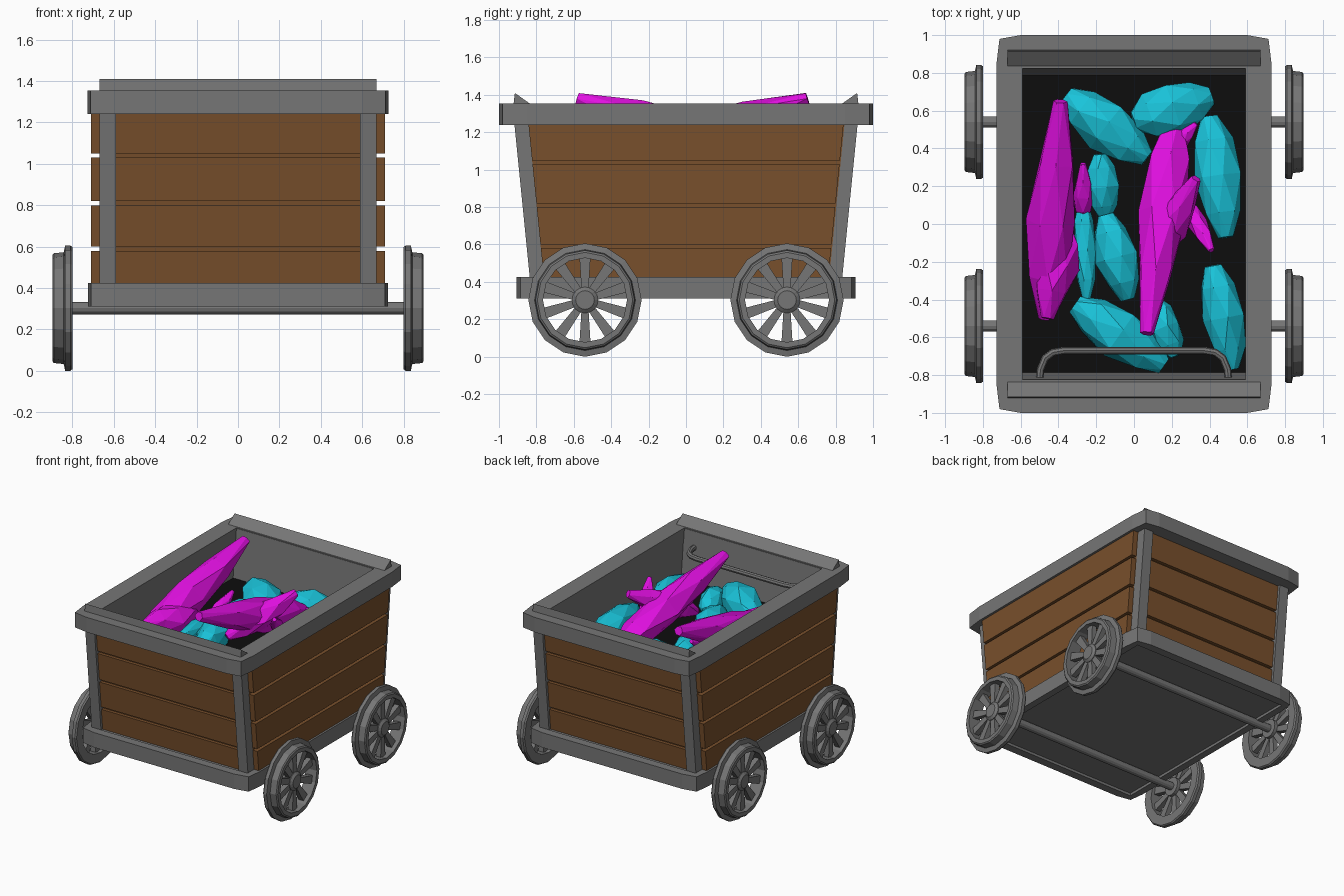
import bpy, bmesh, math, random
from mathutils import Vector

if "Cube" in bpy.data.objects:
    bpy.data.objects.remove(bpy.data.objects["Cube"])

random.seed(4)


def material(name, col):
    m = bpy.data.materials.new(name)
    m.diffuse_color = (*col, 1)
    m.use_nodes = True
    m.node_tree.nodes["Principled BSDF"].inputs["Base Color"].default_value = m.diffuse_color
    return m


WOOD = material("wood", (0.19, 0.08, 0.025))
BLACK = material("dark_fill", (0.004, 0.004, 0.004))
IRON = material("iron", (0.18, 0.18, 0.18))
MAGENTA = material("magenta_gem", (0.75, 0.005, 0.75))
CYAN = material("cyan_gem", (0.01, 0.55, 0.7))


def finish(name, bm, mat):
    bmesh.ops.recalc_face_normals(bm, faces=bm.faces)
    me = bpy.data.meshes.new(name)
    bm.to_mesh(me)
    bm.free()
    ob = bpy.data.objects.new(name, me)
    bpy.context.collection.objects.link(ob)
    me.materials.append(mat)
    return ob


def loft(name, loops, mat, caps=True, closed=False):
    """Skin a list of equally long point loops."""
    bm = bmesh.new()
    rings = [[bm.verts.new(p) for p in lp] for lp in loops]
    pairs = list(zip(rings, rings[1:]))
    if closed:
        pairs.append((rings[-1], rings[0]))
    n = len(rings[0])
    for a, b in pairs:
        for i in range(n):
            j = (i + 1) % n
            bm.faces.new((a[i], a[j], b[j], b[i]))
    if caps and not closed:
        bm.faces.new(rings[0])
        bm.faces.new(rings[-1])
    return finish(name, bm, mat)


def prism_x(name, yz, x0, x1, mat):
    return loft(name, [[(x, y, z) for y, z in yz] for x in (x0, x1)], mat)


def box(name, x, y, z, mat):
    return prism_x(name, [(y[0], z[0]), (y[1], z[0]), (y[1], z[1]), (y[0], z[1])], *x, mat)


def end_y(z):
    """Outer face of the sloping cart ends."""
    return 0.835 + 0.1 * (z - 0.42)


def end_slab(name, s, z0, z1, d0, d1, x0, x1, mat):
    yz = [(s * (end_y(z0) - d0), z0), (s * (end_y(z0) - d1), z0),
          (s * (end_y(z1) - d1), z1), (s * (end_y(z1) - d0), z1)]
    return prism_x(name, yz, x0, x1, mat)


def side_slab(name, z0, z1, d, x0, x1, mat):
    a, b = end_y(z0) - d, end_y(z1) - d
    return prism_x(name, [(-a, z0), (a, z0), (b, z1), (-b, z1)], x0, x1, mat)


def frame(name, outer, inner, z0, z1):
    """Rectangular ring with chamfered outer corners, inner loop matched point for point."""
    (ax, ay), (bx, by), (cx, cy) = outer
    ix, iy = inner
    out = [(ax, ay), (bx, by), (cx, cy), (cx, -cy), (bx, -by), (ax, -ay)]
    out += [(-x, -y) for x, y in out]
    ins = [(max(-ix, min(ix, math.copysign(ix, x))), math.copysign(iy, y)) for x, y in out]
    # keep inner points distinct along the straight edges
    ins = [(x * (0.96 if i % 6 in (0, 5) else 1), y * (0.96 if i % 6 in (2, 3) else 1))
           for i, (x, y) in enumerate(ins)]
    loops = [[(x, y, z) for x, y in lp] for lp, z in
             ((out, z0), (out, z1), (ins, z1), (ins, z0))]
    return loft(name, loops, IRON, closed=True)


# Rim and base frames
frame("top_rim", [(0.60, 1.0), (0.712, 0.98), (0.728, 0.85)], (0.59, 0.825), 1.24, 1.355)
frame("base_frame", [(0.60, 0.905), (0.71, 0.885), (0.725, 0.77)], (0.67, 0.84), 0.31, 0.425)
box("base_floor", (-0.69, 0.69), (-0.86, 0.86), (0.33, 0.42), IRON)

# Walls: planks, wooden backing, iron lining, corner posts, lips
planks = [(0.42, 0.58), (0.60, 0.80), (0.82, 1.03), (1.05, 1.245)]
for s in (-1, 1):
    for z0, z1 in planks:
        side_slab("side_plank", z0, z1, 0.075, s * 0.66, s * 0.71, WOOD)
        end_slab("end_plank", s, z0, z1, 0.06, 0.02, -0.60, 0.60, WOOD)
    side_slab("side_backing", 0.42, 1.25, 0.07, s * 0.625, s * 0.67, WOOD)
    side_slab("side_lining", 0.42, 1.35, 0.08, s * 0.592, s * 0.63, IRON)
    end_slab("end_backing", s, 0.42, 1.25, 0.075, 0.045, -0.60, 0.60, WOOD)
    end_slab("end_lining", s, 0.42, 1.35, 0.105, 0.07, -0.60, 0.60, IRON)
    for t in (-1, 1):
        end_slab("corner_post", s, 0.42, 1.25, 0.075, 0, t * 0.59, t * 0.67, IRON)
    prism_x("end_lip", [(s * 0.83, 1.35), (s * 0.915, 1.41), (s * 0.922, 1.35)], -0.67, 0.67, IRON)

# Dark fill under the gems
box("dark_fill", (-0.6, 0.6), (-0.8, 0.8), (0.955, 0.98), BLACK)

# Handle: bevelled curve converted to mesh
cu = bpy.data.curves.new("handle", 'CURVE')
cu.dimensions = '3D'
cu.bevel_depth = 0.02
cu.bevel_resolution = 2
half = [(0.50, -0.83), (0.495, -0.77), (0.47, -0.71), (0.43, -0.68), (0.37, -0.67)]
pts = half + [(-x, y) for x, y in reversed(half)]
sp = cu.splines.new('POLY')
sp.points.add(len(pts) - 1)
for p, (x, y) in zip(sp.points, pts):
    p.co = (x, y, 1.23, 1)
handle = bpy.data.objects.new("handle", cu)
bpy.context.collection.objects.link(handle)
cu.materials.append(IRON)
bpy.context.view_layer.objects.active = handle
handle.select_set(True)
bpy.ops.object.convert(target='MESH')
bpy.ops.object.shade_smooth_by_angle()


# Wheels and axles
def circle(x, r, y, z, n=16):
    return [(x, y + r * math.cos(2 * math.pi * i / n), z + r * math.sin(2 * math.pi * i / n))
            for i in range(n)]


WZ = 0.303
for y in (-0.54, 0.54):
    loft("axle", [circle(-0.82, 0.03, y, WZ, 12), circle(0.82, 0.03, y, WZ, 12)], IRON)
    for s in (-1, 1):
        prof = [(0.80, 0.225), (0.80, 0.295), (0.81, 0.303), (0.835, 0.303), (0.842, 0.27),
                (0.89, 0.265), (0.897, 0.255), (0.897, 0.225)]
        loft("wheel_rim", [circle(s * x, r, y, WZ) for x, r in prof], IRON, closed=True)
        loft("wheel_hub", [circle(s * x, r, y, WZ) for x, r in
                           ((0.80, 0.07), (0.87, 0.07), (0.885, 0.05))], IRON)
        for k in range(10):
            a = 2 * math.pi * (k + 0.5) / 10
            d, w = (math.cos(a), math.sin(a)), (-math.sin(a), math.cos(a))
            yz = [(y + d[0] * r + w[0] * h, WZ + d[1] * r + w[1] * h) for r, h in
                  ((0.04, -0.018), (0.235, -0.03), (0.235, 0.03), (0.04, 0.018))]
            prism_x("wheel_spoke", yz, s * 0.825, s * 0.865, IRON)


# Gems: irregular faceted spindles between two points
def gem(name, a, b, r, mat, sides, prof):
    a, b = Vector(a), Vector(b)
    d = (b - a).normalized()
    u = d.cross(Vector((0, 0, 1))).normalized()
    v = u.cross(d)
    loops = []
    for k, (t, f) in enumerate(prof):
        ring = []
        for i in range(sides):
            ang = 2 * math.pi * (i + 0.5 * (k % 2)) / sides
            q = r * f * random.uniform(0.9, 1.08)
            ring.append(a.lerp(b, t) + q * (math.cos(ang) * u + math.sin(ang) * v))
        loops.append(ring)
    ob = loft(name, loops, mat)
    bm = bmesh.new()
    bm.from_mesh(ob.data)
    bmesh.ops.triangulate(bm, faces=bm.faces)
    bm.to_mesh(ob.data)
    bm.free()


SHARD = [(0, 0.3), (0.2, 0.85), (0.45, 1.0), (0.72, 0.75), (1, 0.28)]
CHUNK = [(0, 0.4), (0.2, 0.85), (0.5, 1.05), (0.8, 0.8), (1, 0.35)]
for a, b, r in [((-0.47, -0.5, 1.01), (-0.39, 0.65, 1.38), 0.13),
                ((0.22, 0.57, 1.01), (0.07, -0.58, 1.38), 0.13),
                ((-0.37, 0.0, 1.08), (-0.46, -0.5, 1.13), 0.12),
                ((0.06, -0.22, 1.08), (0.33, 0.24, 1.32), 0.10),
                ((0.28, 0.12, 1.05), (0.41, -0.14, 1.28), 0.055),
                ((-0.27, 0.02, 1.0), (-0.27, 0.32, 1.14), 0.055),
                ((0.18, 0.38, 1.03), (0.33, 0.53, 1.08), 0.05)]:
    gem("magenta_gem", a, b, r, MAGENTA, 6, SHARD)
for (ax, ay), (bx, by), z0, z1, r in [
        ((-0.36, 0.68), (0.07, 0.35), 1.02, 1.04, 0.13),
        ((0.0, 0.54), (0.41, 0.68), 1.03, 1.0, 0.14),
        ((0.40, 0.57), (0.49, -0.07), 1.0, 1.05, 0.12),
        ((0.42, -0.22), (0.52, -0.77), 1.02, 1.0, 0.11),
        ((-0.31, -0.42), (0.16, -0.75), 1.03, 1.03, 0.13),
        ((-0.18, 0.37), (-0.15, 0.03), 1.05, 1.02, 0.085),
        ((-0.27, 0.12), (-0.25, -0.4), 1.02, 1.04, 0.06),
        ((-0.15, 0.05), (-0.03, -0.4), 1.04, 1.04, 0.11),
        ((0.1, -0.4), (0.22, -0.7), 1.0, 1.02, 0.09)]:
    gem("cyan_gem", (ax, ay, z0), (bx, by, z1), r, CYAN, 7, CHUNK)
